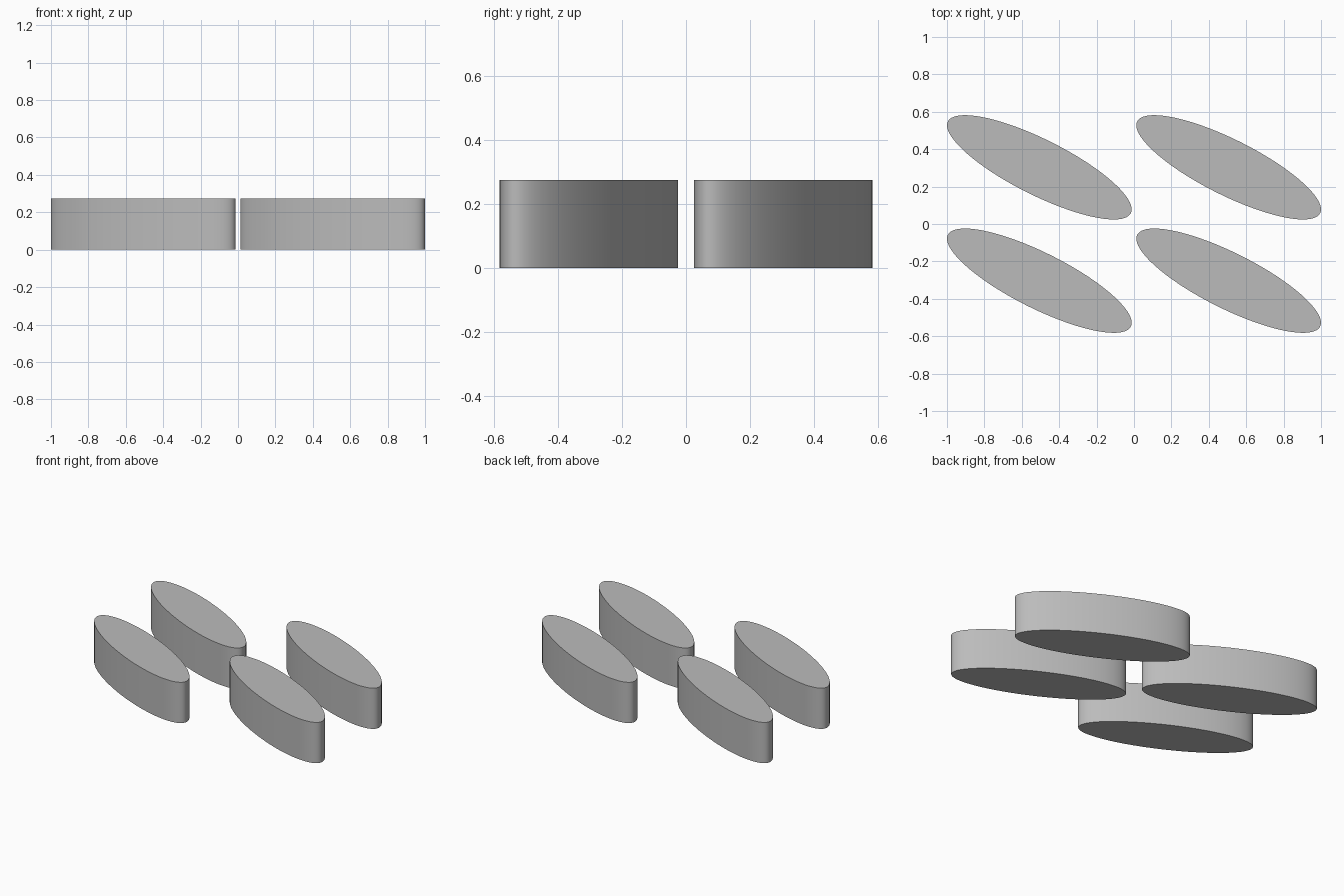
import bpy
import bmesh
import math
from mathutils import Matrix

cube = bpy.data.objects.get("Cube")
if cube:
    bpy.data.objects.remove(cube, do_unlink=True)

HEIGHT = 0.275
LONG, SHORT = 0.547, 0.149   # ellipse half axes
TILT = math.radians(-26.6)
SIDES = 96

grey = bpy.data.materials.new("plain grey")
grey.use_nodes = True
grey.diffuse_color = (0.5, 0.5, 0.5, 1)
grey.node_tree.nodes["Principled BSDF"].inputs["Base Color"].default_value = (0.5, 0.5, 0.5, 1)


def elliptic_block(name, x, y):
    """Upright slanted elliptical prism standing on the ground."""
    bm = bmesh.new()
    shape = Matrix.Rotation(TILT, 4, 'Z') @ Matrix.Diagonal((LONG, SHORT, HEIGHT, 1))
    bmesh.ops.create_cone(bm, cap_ends=True, segments=SIDES, radius1=1, radius2=1,
                          depth=1, matrix=shape)
    mesh = bpy.data.meshes.new(name)
    bm.to_mesh(mesh)
    bm.free()
    mesh.materials.append(grey)
    block = bpy.data.objects.new(name, mesh)
    block.location = (x, y, HEIGHT / 2)
    bpy.context.collection.objects.link(block)
    return block


# Two by two grid of blocks
blocks = [elliptic_block(f"{row}_{side}_block", x, y)
          for row, y in (("front", -0.303), ("back", 0.303))
          for side, x in (("right", -0.506), ("left", 0.506))]

# Smooth walls, sharp rims
bpy.ops.object.select_all(action='DESELECT')
for block in blocks:
    block.select_set(True)
bpy.context.view_layer.objects.active = blocks[0]
bpy.ops.object.shade_smooth_by_angle(angle=math.radians(30))
